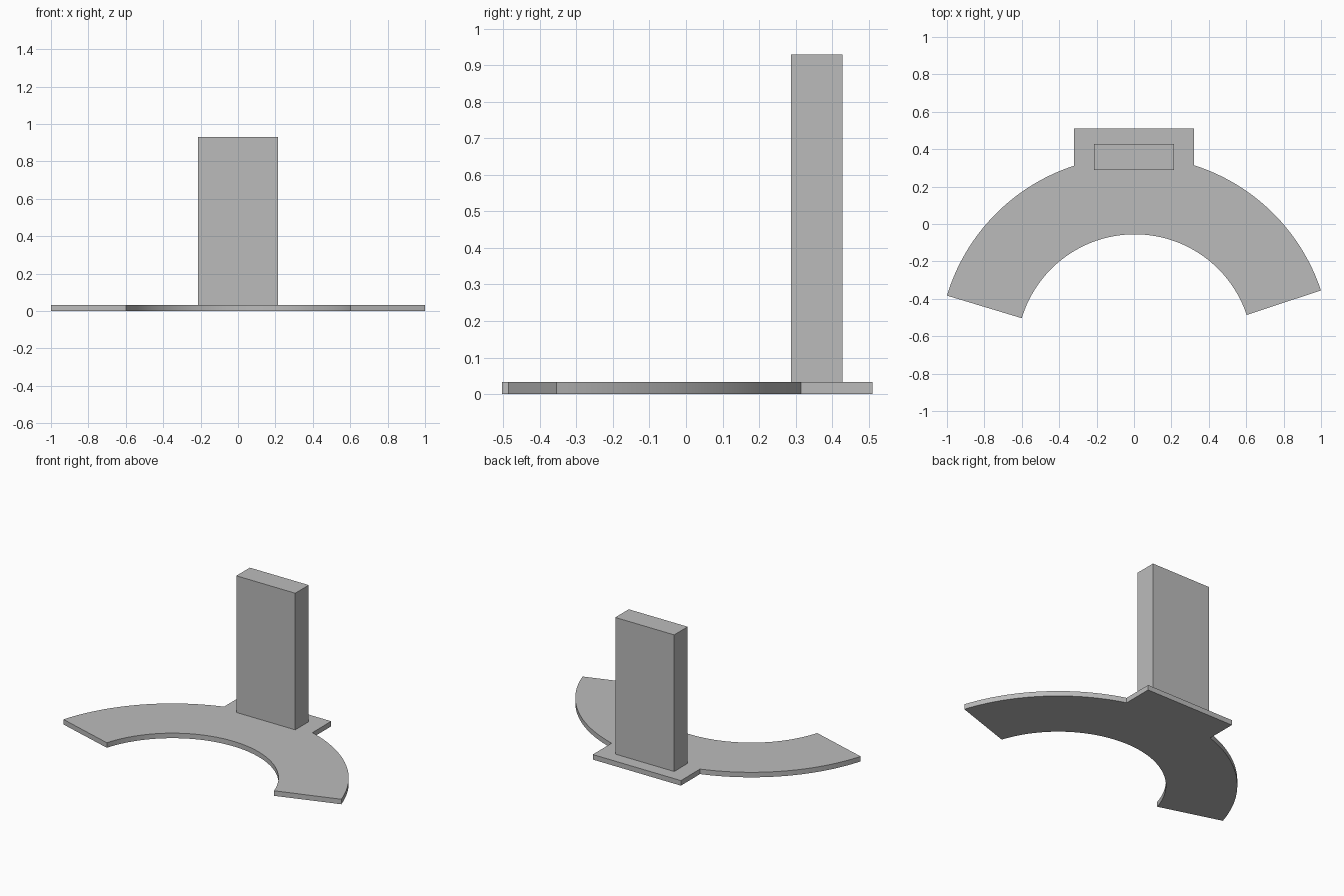
import bpy, bmesh
from math import radians, sin, cos, sqrt, asin, acos

cube = bpy.data.objects.get("Cube")
if cube:
    bpy.data.objects.remove(cube, do_unlink=True)

grey = bpy.data.materials.new("light grey")
grey.use_nodes = True
colour = (0.5, 0.5, 0.5, 1)
grey.diffuse_color = colour
grey.node_tree.nodes["Principled BSDF"].inputs["Base Color"].default_value = colour

CX, CY = 0.004, -0.686              # centre of the arcs
R_IN, R_OUT = 0.631, 1.049
START, END = radians(18.4), radians(163.2)
THICK = 0.033
TAB_X, TAB_Y = 0.32, 0.51


def arc(radius, a, b, steps):
    return [(CX + radius * cos(a + (b - a) * i / steps),
             CY + radius * sin(a + (b - a) * i / steps)) for i in range(steps + 1)]


def prism(name, outline, z0, z1):
    """Extrude a flat outline between two heights."""
    bm = bmesh.new()
    face = bm.faces.new([bm.verts.new((x, y, z0)) for x, y in outline])
    top = bmesh.ops.extrude_face_region(bm, geom=[face], use_keep_orig=True)["geom"]
    for v in top:
        if isinstance(v, bmesh.types.BMVert):
            v.co.z = z1
    bmesh.ops.recalc_face_normals(bm, faces=bm.faces)
    mesh = bpy.data.meshes.new(name)
    bm.to_mesh(mesh)
    bm.free()
    mesh.materials.append(grey)
    obj = bpy.data.objects.new(name, mesh)
    bpy.context.collection.objects.link(obj)
    return obj


# Curved base plate with a rectangular tab at the back
tab_right = acos((TAB_X - CX) / R_OUT)
tab_left = acos((-TAB_X - CX) / R_OUT)
outline = (arc(R_OUT, START, tab_right, 32)
           + [(TAB_X, TAB_Y), (-TAB_X, TAB_Y)]
           + arc(R_OUT, tab_left, END, 32)
           + arc(R_IN, END, START, 64))
base = prism("curved_base", outline, 0, THICK)
bpy.ops.object.select_all(action="DESELECT")
base.select_set(True)
bpy.context.view_layer.objects.active = base
bpy.ops.object.shade_smooth_by_angle(angle=radians(30))

# Upright slab standing on the tab
W, Y0, Y1 = 0.214, 0.288, 0.428
prism("upright_slab", [(-W, Y0), (W, Y0), (W, Y1), (-W, Y1)], THICK, 0.93)
